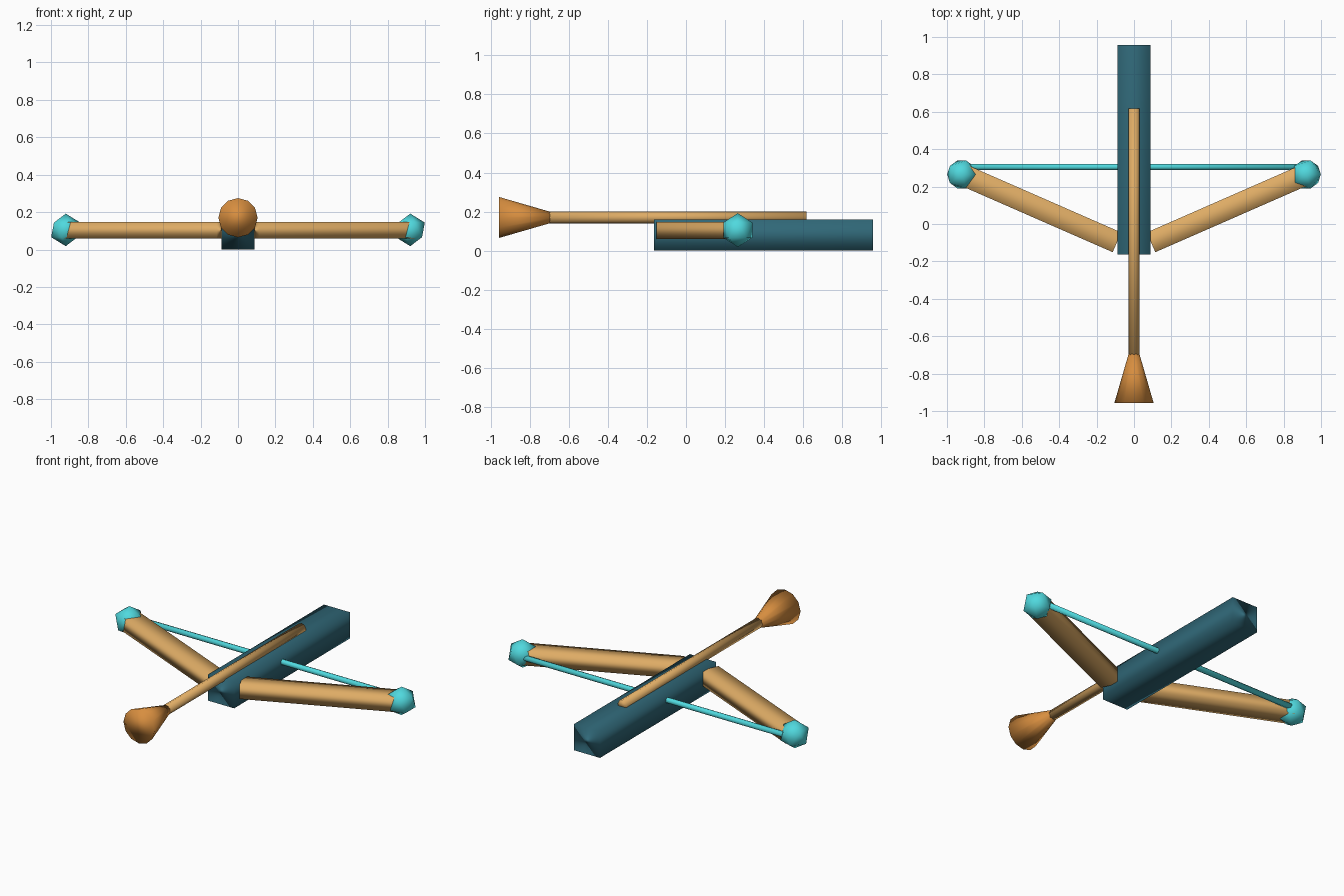
import bpy
import math
from mathutils import Vector

cube = bpy.data.objects.get("Cube")
if cube:
    bpy.data.objects.remove(cube, do_unlink=True)


def make_material(name, rgb):
    mat = bpy.data.materials.new(name)
    mat.use_nodes = True
    color = (*rgb, 1.0)
    mat.diffuse_color = color
    mat.node_tree.nodes["Principled BSDF"].inputs["Base Color"].default_value = color
    return mat


teal = make_material("dark teal", (0.03, 0.14, 0.19))
tan = make_material("tan wood", (0.73, 0.41, 0.13))
orange = make_material("orange", (0.68, 0.27, 0.05))
cyan = make_material("bright cyan", (0.08, 0.69, 0.73))


def finish(name, mat):
    """Name the active object, colour it and shade it smooth."""
    obj = bpy.context.object
    obj.name = name
    obj.data.materials.append(mat)
    bpy.ops.object.shade_smooth()
    return obj


def box(name, mat, center, size, turn=0.0):
    bpy.ops.mesh.primitive_cube_add(size=1, location=center, rotation=(0, 0, turn))
    bpy.context.object.scale = size
    return finish(name, mat)


def rod(name, mat, start, end, r_start, r_end, sides):
    """Cylinder or tapered cone between two points."""
    start, end = Vector(start), Vector(end)
    axis = end - start
    bpy.ops.mesh.primitive_cone_add(
        vertices=sides, radius1=r_start, radius2=r_end, depth=axis.length,
        location=(start + end) / 2,
        rotation=axis.to_track_quat('Z', 'Y').to_euler())
    return finish(name, mat)


# Stock
box("stock", teal, (0, 0.397, 0.08), (0.176, 1.12, 0.16))

# Bow limbs and their round tips
inner, outer = Vector((0.091, -0.098, 0.103)), Vector((0.92, 0.265, 0.103))
span = outer - inner
for side, label in ((1, "left"), (-1, "right")):
    mid = (inner + outer) / 2
    mid.x *= side
    box(label + "_limb", tan, mid, (span.length, 0.115, 0.086),
        side * math.atan2(span.y, span.x))
    bpy.ops.mesh.primitive_ico_sphere_add(
        subdivisions=1, radius=0.087, location=(side * 0.921, 0.265, 0.105))
    finish(label + "_limb_tip", cyan)

# Bow string
rod("string", cyan, (-0.9, 0.305, 0.105), (0.9, 0.305, 0.105), 0.017, 0.017, 8)

# Bolt with flared head
rod("bolt_shaft", tan, (0, 0.617, 0.17), (0, -0.7, 0.17), 0.03, 0.03, 8)
rod("bolt_head", orange, (0, -0.957, 0.17), (0, -0.695, 0.17), 0.105, 0.029, 12)
